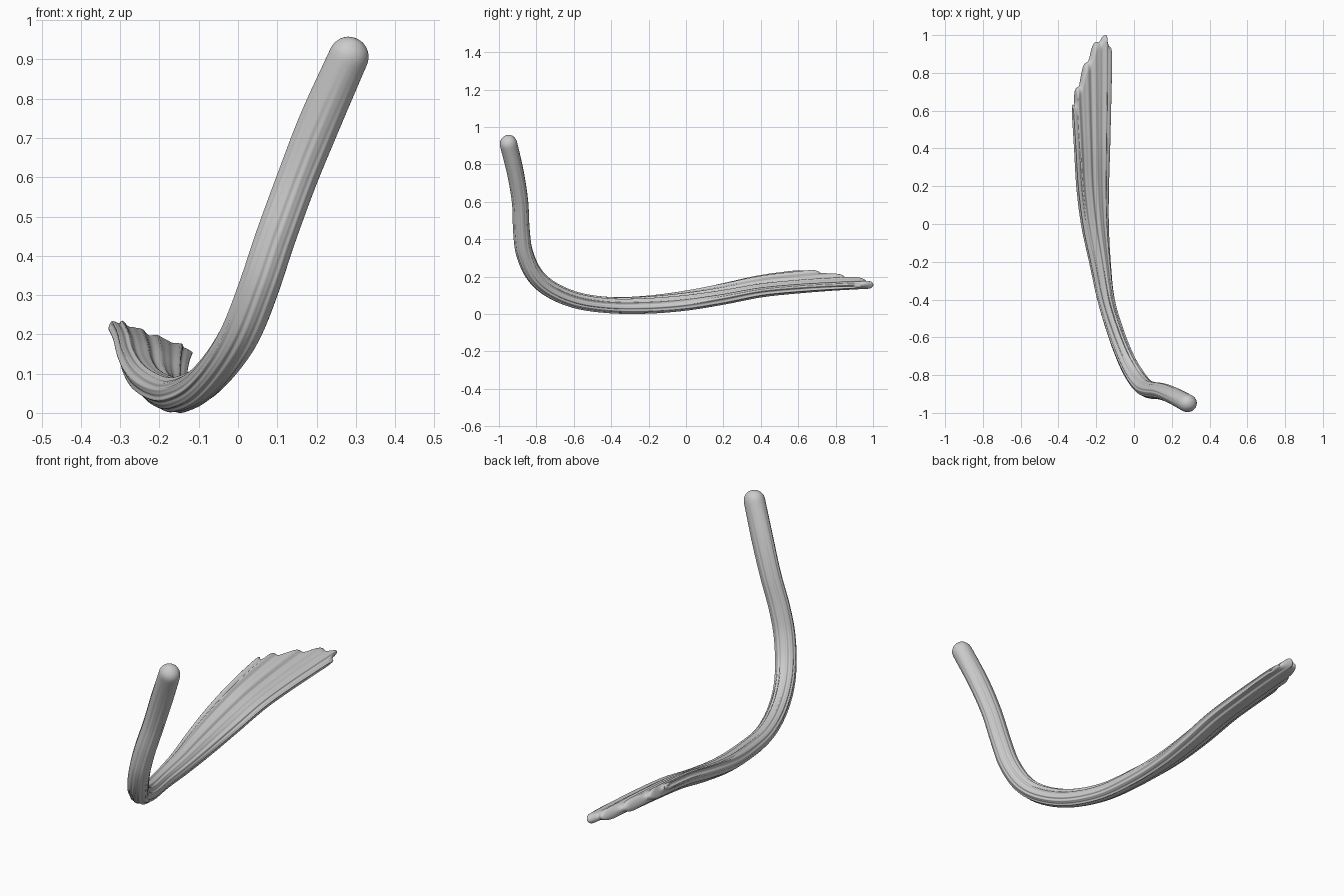
import bpy, bmesh, math
from mathutils import Vector

if "Cube" in bpy.data.objects:
    bpy.data.objects.remove(bpy.data.objects["Cube"])

# Stroke centreline: x, y, z, half width, half thickness
KEYS = [
    (.302, -.962, .956, .051, .047), (.281, -.948, .91, .051, .047),
    (.21, -.91, .75, .054, .045), (.15, -.887, .6, .052, .044),
    (.095, -.88, .45, .052, .045), (.055, -.863, .33, .052, .046),
    (.01, -.81, .215, .051, .046), (-.04, -.72, .135, .047, .046),
    (-.095, -.58, .077, .045, .045), (-.148, -.4, .052, .047, .044),
    (-.18, -.2, .055, .059, .044), (-.207, 0, .076, .077, .041),
    (-.221, .2, .111, .092, .037), (-.225, .4, .151, .102, .034),
    (-.229, .6, .174, .112, .032), (-.232, .8, .19, .121, .029),
    (-.235, 1.0, .201, .127, .027),
]
LAST = len(KEYS) - 1
WIDE = Vector((-.9, 0, .43))
START = Vector(KEYS[0][:3])
SIDES = 144


def sample(s):
    """Catmull-Rom interpolation of all key values."""
    i = max(0, min(LAST - 1, int(s)))
    t = s - i
    a, b, c, d = (KEYS[max(0, min(LAST, k))] for k in range(i - 1, i + 3))
    return [.5 * (2*q + (r - p)*t + (2*p - 5*q + 4*r - w)*t*t + (3*q - p - 3*r + w)*t**3)
            for p, q, r, w in zip(a, b, c, d)]


def smooth(a, b, x):
    t = max(0, min(1, (x - a) / (b - a)))
    return t * t * (3 - 2 * t)


def end_drop(th):
    """How far short of the tip each bristle stops (stepped and scalloped)."""
    u = math.cos(th)
    d = .37 * max(0, (u + .75) / 1.75) ** 1.5 + .5 * max(0, -.8 - u)
    return (d + .03 * (.5 + .5 * math.cos(12 * th)) + .002) / .2


def point(s, th):
    sp = s - end_drop(th) * smooth(8.5, LAST, s)
    v = sample(sp)
    c = Vector(v[:3])
    tan = (Vector(sample(min(sp + .05, LAST))[:3]) - Vector(sample(max(sp - .05, 0))[:3])).normalized()
    wide = (WIDE - tan * WIDE.dot(tan)).normalized()
    up = tan.cross(wide)
    # hemispherical start, blunt rounded blade end
    d = min(1, (c - START).length / .05) if s < 2 else 1
    cap = math.sqrt(max(0, 1 - (1 - d) ** 2))
    tip = math.sqrt(max(0, 1 - max(0, (s - LAST + .22) / .22) ** 2))
    # bristle grooves deepen towards the blade
    amp = (.045 + .045 * smooth(4, 8, s) + .1 * smooth(9, 14, s)) * smooth(.8, 2.8, s)
    g = 1 - amp * (.5 + .5 * math.cos(12 * th)) - amp * .3 * math.cos(20 * th)
    g_side = 1 + (g - 1) * (.8 - .55 * smooth(8, 12, s))
    u, n = math.cos(th), math.sin(th)
    # boxier section with thick edges on the blade
    n = math.copysign(abs(n) ** (1 - .35 * smooth(8.5, 13, s)), n) if abs(n) > 1e-9 else 0
    bow = .018 * smooth(10, 14, s) * (u * u - .5)
    return c + wide * (u * v[3] * cap * g_side) + up * (n * v[4] * cap * g * tip + bow)


# Ring positions, denser at both ends
rings = [1.2 * (1 - math.cos(math.pi / 2 * k / 14)) for k in range(15)]
rings += [1.2 + (LAST - 1.42) * k / 130 for k in range(1, 131)]
rings += [LAST - .22 + .22 * math.sin(math.pi / 2 * k / 10) for k in range(1, 11)]

# Skin the stroke
bm = bmesh.new()
loops = [[bm.verts.new(point(s, 2 * math.pi * k / SIDES)) for k in range(SIDES)] for s in rings]
for a, b in zip(loops, loops[1:]):
    for k in range(SIDES):
        m = (k + 1) % SIDES
        bm.faces.new((a[k], a[m], b[m], b[k]))
bmesh.ops.remove_doubles(bm, verts=bm.verts, dist=.00005)
bmesh.ops.recalc_face_normals(bm, faces=bm.faces)

# Stand on the floor
low = min(v.co.z for v in bm.verts)
bmesh.ops.translate(bm, verts=bm.verts, vec=(0, 0, -low))
mesh = bpy.data.meshes.new("brush_stroke")
bm.to_mesh(mesh)
bm.free()
for p in mesh.polygons:
    p.use_smooth = True
bpy.context.collection.objects.link(bpy.data.objects.new("brush_stroke", mesh))
